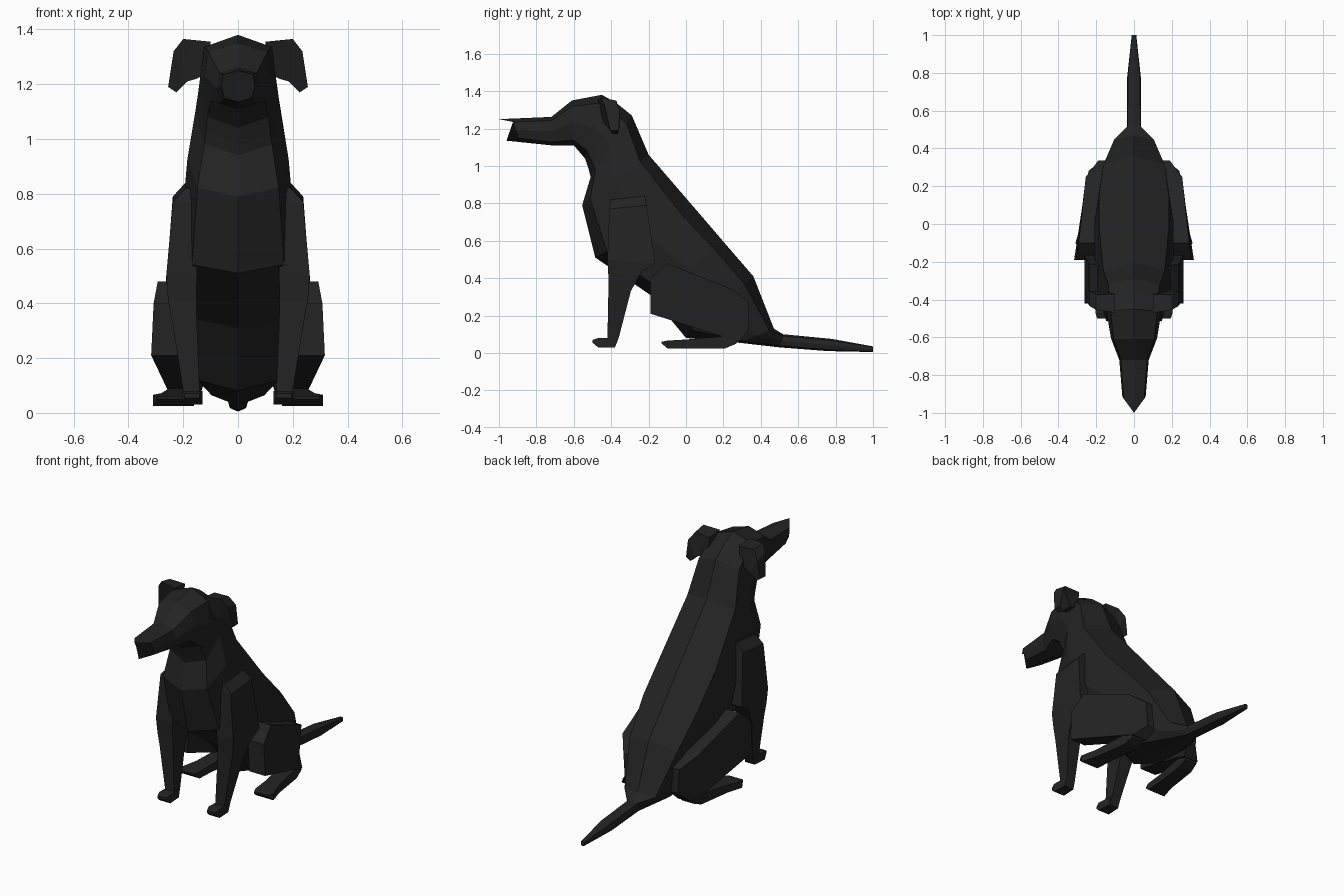
import bpy, bmesh

coat = bpy.data.materials.new("black coat")
coat.diffuse_color = (0.017, 0.017, 0.017, 1)


def loft(name, rings, mirrored=True):
    """Skin a row of equal rings, cap both ends, optionally mirror in x."""
    bm = bmesh.new()
    rows = [[bm.verts.new(p) for p in ring] for ring in rings]
    n = len(rows[0])
    for a, b in zip(rows, rows[1:]):
        for i in range(n):
            j = (i + 1) % n
            bm.faces.new((a[i], a[j], b[j], b[i]))
    bm.faces.new(rows[0])
    bm.faces.new(rows[-1])
    bmesh.ops.recalc_face_normals(bm, faces=bm.faces)
    mesh = bpy.data.meshes.new(name)
    bm.to_mesh(mesh)
    bm.free()
    mesh.materials.append(coat)
    ob = bpy.data.objects.new(name, mesh)
    bpy.context.collection.objects.link(ob)
    if mirrored:
        ob.modifiers.new("mirror", "MIRROR").use_mirror_merge = False
    return ob


def body_ring(yt, zt, yb, zb, w, push=0.0):
    """Eight-sided section between a spine point and a belly point."""
    def at(f, k):
        return (w * k, yt + (yb - yt) * f + push, zt + (zb - zt) * f)
    right = [at(0.13, 0.88), at(0.5, 1.0), at(0.88, 0.8)]
    left = [(-x, y, z) for x, y, z in reversed(right)]
    return [(0, yt, zt)] + right + [(0, yb, zb)] + left


# Snout, head, neck, trunk and tail in one skin
loft("body", [body_ring(*s) for s in (
    (-1.00, 1.25, -0.96, 1.135, 0.062, 0.07),
    (-0.72, 1.262, -0.72, 1.11, 0.078),
    (-0.61, 1.35, -0.60, 1.11, 0.122),
    (-0.45, 1.38, -0.54, 1.04, 0.14),
    (-0.37, 1.335, -0.52, 0.98, 0.147),
    (-0.29, 1.27, -0.51, 0.94, 0.155),
    (-0.20, 1.06, -0.555, 0.79, 0.185),
    (0.05, 0.77, -0.485, 0.51, 0.21),
    (0.20, 0.595, -0.19, 0.31, 0.21),
    (0.36, 0.41, 0.0, 0.08, 0.185),
    (0.47, 0.13, 0.28, 0.055, 0.12),
    (0.52, 0.10, 0.50, 0.03, 0.038),
    (0.78, 0.075, 0.76, 0.01, 0.037),
    (1.00, 0.035, 1.00, 0.005, 0.012))], mirrored=False)

# Front legs: rectangles stacked in z (z, y0, y1, x0, x1)
loft("front_leg", [[(x0, y0, z), (x1, y0, z), (x1, y1, z + t), (x0, y1, z + t)]
                   for z, y0, y1, x0, x1, t in (
    (0.82, -0.40, -0.22, 0.14, 0.192, 0.02),
    (0.77, -0.41, -0.21, 0.14, 0.238, 0.02),
    (0.50, -0.42, -0.165, 0.15, 0.262, -0.02),
    (0.41, -0.415, -0.24, 0.152, 0.255, 0.02),
    (0.33, -0.415, -0.295, 0.15, 0.24, 0),
    (0.08, -0.42, -0.36, 0.14, 0.20, 0),
    (0.03, -0.42, -0.38, 0.135, 0.20, 0))])


def y_rings(rows):
    """Rectangles stacked in y (y, x0, x1, z0, z1)."""
    return [[(x0, y, z0), (x1, y, z0), (x1, y, z1), (x0, y, z1)]
            for y, x0, x1, z0, z1 in rows]


loft("front_paw", y_rings((
    (-0.38, 0.135, 0.20, 0.03, 0.08),
    (-0.47, 0.13, 0.205, 0.03, 0.08),
    (-0.50, 0.14, 0.195, 0.055, 0.07))))

loft("hind_foot", y_rings((
    (0.27, 0.16, 0.24, 0.05, 0.075),
    (0.21, 0.16, 0.25, 0.025, 0.09),
    (0.00, 0.185, 0.28, 0.025, 0.072),
    (-0.10, 0.19, 0.31, 0.025, 0.066),
    (-0.13, 0.20, 0.295, 0.05, 0.06))))

# Thighs: side outline with inner and outer x (y, z, inner, outer)
thigh = ((-0.10, 0.48, 0.19, 0.293), (-0.19, 0.40, 0.20, 0.308),
         (-0.19, 0.21, 0.21, 0.317), (0.22, 0.08, 0.14, 0.255),
         (0.28, 0.06, 0.14, 0.24), (0.335, 0.12, 0.12, 0.18),
         (0.335, 0.27, 0.12, 0.19), (0.25, 0.34, 0.13, 0.255))
loft("thigh", [[(a, y, z) for y, z, a, b in thigh],
               [(b, y, z) for y, z, a, b in thigh]])

# Drooping ears: root, fold, flap and tip
loft("ear", [
    [(0.10, -0.47, 1.355), (0.10, -0.37, 1.345), (0.11, -0.37, 1.24), (0.11, -0.45, 1.24)],
    [(0.20, -0.455, 1.365), (0.20, -0.375, 1.35), (0.16, -0.36, 1.22), (0.15, -0.43, 1.22)],
    [(0.235, -0.435, 1.32), (0.235, -0.355, 1.30), (0.185, -0.355, 1.21), (0.185, -0.42, 1.21)],
    [(0.255, -0.405, 1.19), (0.252, -0.36, 1.19), (0.225, -0.365, 1.17), (0.225, -0.395, 1.17)]])
